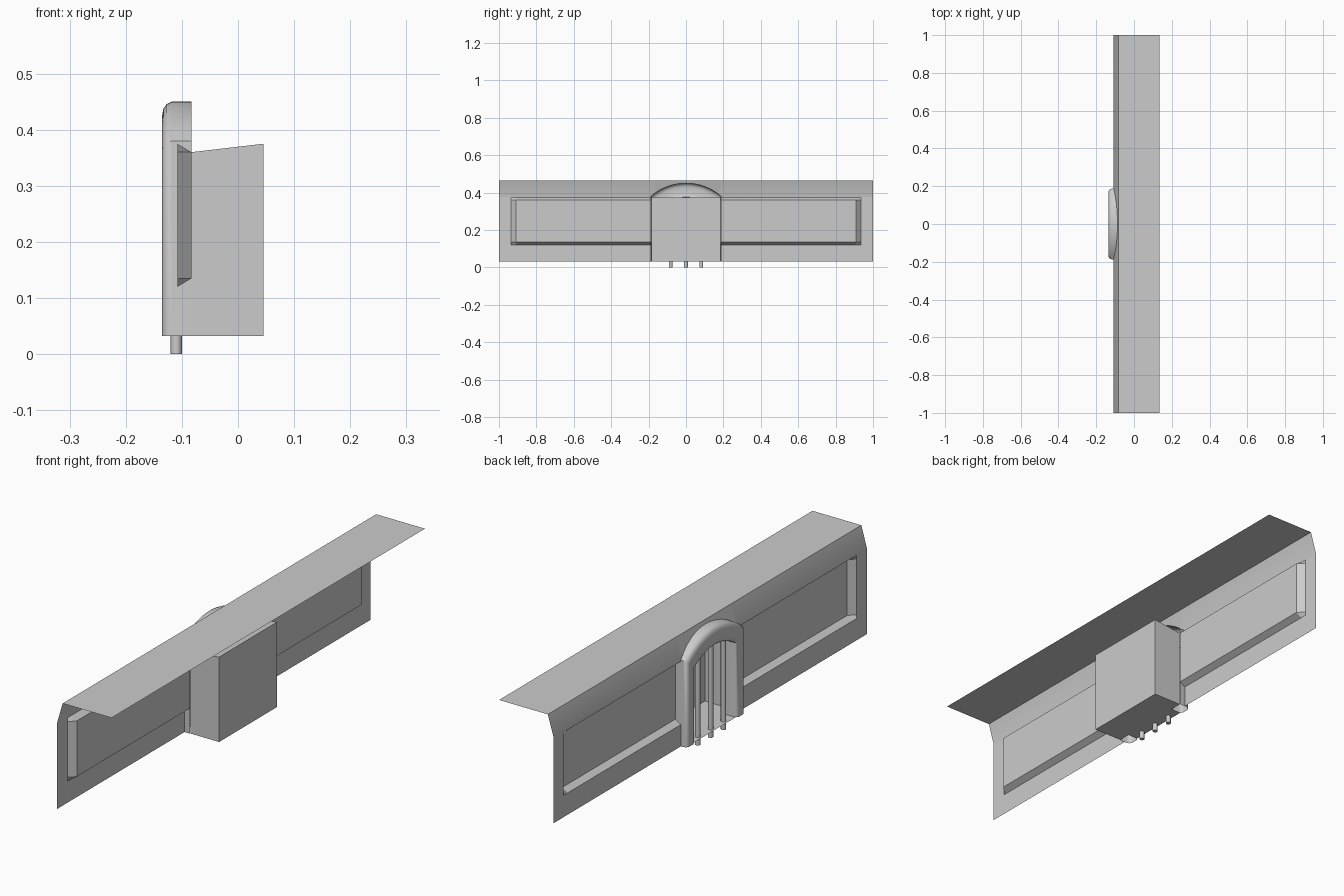
import bpy, bmesh, math

if "Cube" in bpy.data.objects:
    bpy.data.objects.remove(bpy.data.objects["Cube"])

W, SPRING, PEAK, FLOOR = 0.187, 0.38, 0.45, 0.032
WALL_X, BACK_X, TOP_Z = -0.108, -0.083, 0.465
N = 16


def finish(name, bm, angle=35):
    bmesh.ops.remove_doubles(bm, verts=bm.verts, dist=1e-5)
    bmesh.ops.recalc_face_normals(bm, faces=bm.faces)
    me = bpy.data.meshes.new(name)
    bm.to_mesh(me)
    bm.free()
    ob = bpy.data.objects.new(name, me)
    bpy.context.collection.objects.link(ob)
    bpy.ops.object.select_all(action='DESELECT')
    ob.select_set(True)
    bpy.context.view_layer.objects.active = ob
    bpy.ops.object.shade_smooth_by_angle(angle=math.radians(angle))
    return ob


def skin(bm, rows):
    """Quad strips between equally long rows of points."""
    vs = [[bm.verts.new(p) for p in r] for r in rows]
    for a, b in zip(vs, vs[1:]):
        for i in range(len(a) - 1):
            bm.faces.new((a[i], a[i + 1], b[i + 1], b[i]))


def arc_z(y, half, spring, peak):
    """Height of a circular segment over a straight chord."""
    s = peak - spring
    r = (half * half + s * s) / (2 * s)
    return peak - r + math.sqrt(max(r * r - y * y, 0))


def slope_x(z):
    return WALL_X + (BACK_X - WALL_X) * (z - SPRING) / (TOP_Z - SPRING)


# bent sheet: wall with a sunken panel each side, sloped shoulder, flat top
bm = bmesh.new()
zs = (FLOOR, 0.12, 0.135, 0.36, 0.375, SPRING)
for s in (-1, 1):
    cols = []
    for y in (1, 0.935, 0.91, W):
        col = [(BACK_X if y < 0.92 and 0.13 < z < 0.365 else WALL_X, s * y, z) for z in zs]
        cols.append(col + [(BACK_X, s * y, TOP_Z), (0.135, s * y, TOP_Z)])
    skin(bm, cols)
cols = []
for i in range(N + 1):
    y = W * (2 * i / N - 1)
    z = arc_z(y, W, SPRING, PEAK)
    cols.append([(slope_x(z), y, z), (BACK_X, y, TOP_Z), (0.135, y, TOP_Z)])
skin(bm, cols)
finish("bent_sheet", bm, 25)

# arched surround: rounded section (inset, x) swept up, over and down
section = [(0, BACK_X), (0, -0.118), (0.003, -0.127), (0.009, -0.133), (0.017, -0.135),
           (0.041, -0.135), (0.049, -0.132), (0.053, -0.126), (0.054, BACK_X)]
bm = bmesh.new()
rows = []
for d, x in section:
    h, sp, pk = W - d, SPRING - 0.9 * d, PEAK - 1.4 * d
    row = [(x, -h, FLOOR)]
    for i in range(N + 1):
        y = h * (2 * i / N - 1)
        row.append((x, y, arc_z(y, h, sp, pk)))
    rows.append(row + [(x, h, FLOOR)])
skin(bm, rows)
finish("arched_surround", bm, 40)

# alcove box: open towards the arch, with sloping roof
bm = bmesh.new()
w = 0.185
a = [bm.verts.new(p) for p in ((BACK_X, -w, FLOOR), (BACK_X, w, FLOOR), (BACK_X, w, 0.36), (BACK_X, -w, 0.36))]
b = [bm.verts.new(p) for p in ((0.045, -w, FLOOR), (0.045, w, FLOOR), (0.045, w, 0.375), (0.045, -w, 0.375))]
for i in range(4):
    j = (i + 1) % 4
    bm.faces.new((a[i], a[j], b[j], b[i]))
bm.faces.new(b)
finish("alcove_box", bm, 20)

# sill under the rods
bm = bmesh.new()
skin(bm, [[(x, y, FLOOR) for y in (-0.134, 0.134)] for x in (-0.128, BACK_X)])
finish("alcove_sill", bm)

# three upright rods
for k, y in enumerate((-0.082, 0, 0.082)):
    bpy.ops.mesh.primitive_cylinder_add(vertices=12, radius=0.01, depth=0.37, location=(-0.11, y, 0.185))
    bpy.context.object.name = f"rod_{k + 1}"
    bpy.ops.object.shade_smooth_by_angle(angle=math.radians(40))
